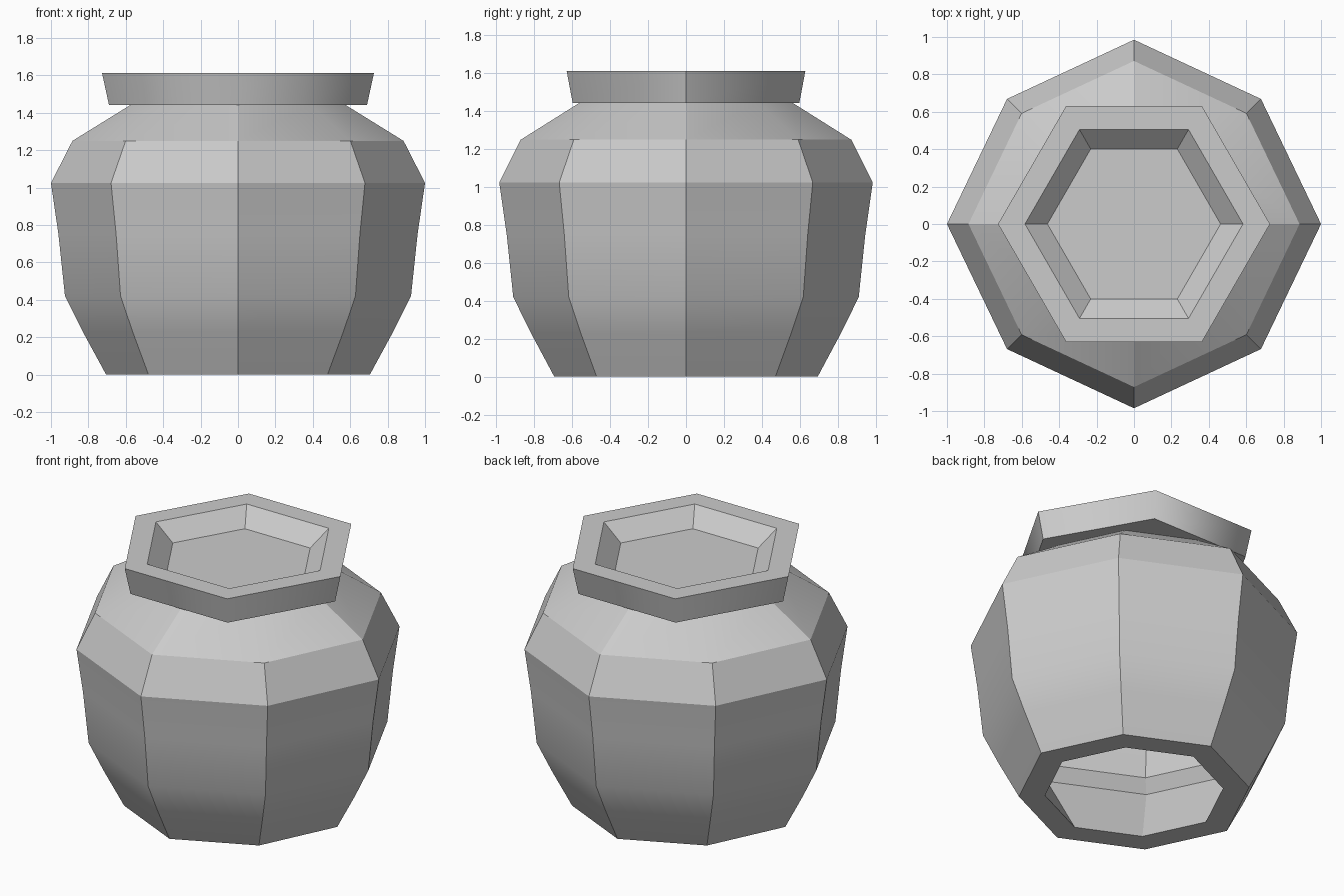
import bpy, bmesh, math

if "Cube" in bpy.data.objects:
    bpy.data.objects.remove(bpy.data.objects["Cube"])

clay = bpy.data.materials.new("grey clay")
clay.diffuse_color = (0.6, 0.6, 0.6, 1)
clay.use_nodes = True
clay.node_tree.nodes["Principled BSDF"].inputs["Base Color"].default_value = clay.diffuse_color


def lathe(name, profile, sides, diag=1.0, y_scale=1.0, closed=False, caps=False):
    """Revolve (radius, z) points into a faceted solid; odd corners use the diag factor."""
    bm = bmesh.new()
    rings = []
    for r, z in profile:
        ring = []
        for i in range(sides):
            a = 2 * math.pi * i / sides
            k = r * (diag if i % 2 else 1.0)
            ring.append(bm.verts.new((k * math.cos(a), k * math.sin(a) * y_scale, z)))
        rings.append(ring)
    pairs = list(zip(rings, rings[1:]))
    if closed:
        pairs.append((rings[-1], rings[0]))
    for lo, hi in pairs:
        for i in range(sides):
            j = (i + 1) % sides
            bm.faces.new((lo[i], lo[j], hi[j], hi[i]))
    if caps:
        bm.faces.new(rings[0])
        bm.faces.new(rings[-1])
    bmesh.ops.recalc_face_normals(bm, faces=bm.faces[:])
    me = bpy.data.meshes.new(name)
    bm.to_mesh(me)
    bm.free()
    me.materials.append(clay)
    ob = bpy.data.objects.new(name, me)
    bpy.context.collection.objects.link(ob)
    return ob


# Hollow eight-sided pot, open at the bottom, with a small inner ledge
pot_profile = [
    (0.705, 0.0), (0.83, 0.23), (0.925, 0.42), (0.96, 0.75), (1.0, 1.025),
    (0.885, 1.25), (0.57, 1.445),
    (0.45, 1.44), (0.77, 1.20), (0.84, 1.02), (0.79, 0.75), (0.74, 0.50),
    (0.80, 0.42), (0.545, 0.0),
]
pot = lathe("pot_body", pot_profile, 8, diag=0.96, y_scale=0.985, closed=True)
bpy.context.view_layer.objects.active = pot
pot.select_set(True)
bpy.ops.object.shade_smooth_by_angle(angle=math.radians(25))

# Six-sided flared lid with a sloped recess in the top
lid_profile = [(0.69, 1.443), (0.727, 1.613), (0.583, 1.613), (0.463, 1.51)]
lid = lathe("lid", lid_profile, 6, caps=True)

# Soften the front and back corners of the lid's outer wall, keep the rest crisp
me = lid.data
for p in me.polygons:
    p.use_smooth = True
for e in me.edges:
    a, b = (me.vertices[i].co for i in e.vertices)
    outer = min(a.xy.length, b.xy.length) > 0.65
    e.use_edge_sharp = not (outer and abs(a.z - b.z) > 0.1 and abs(a.x) < 0.6)
